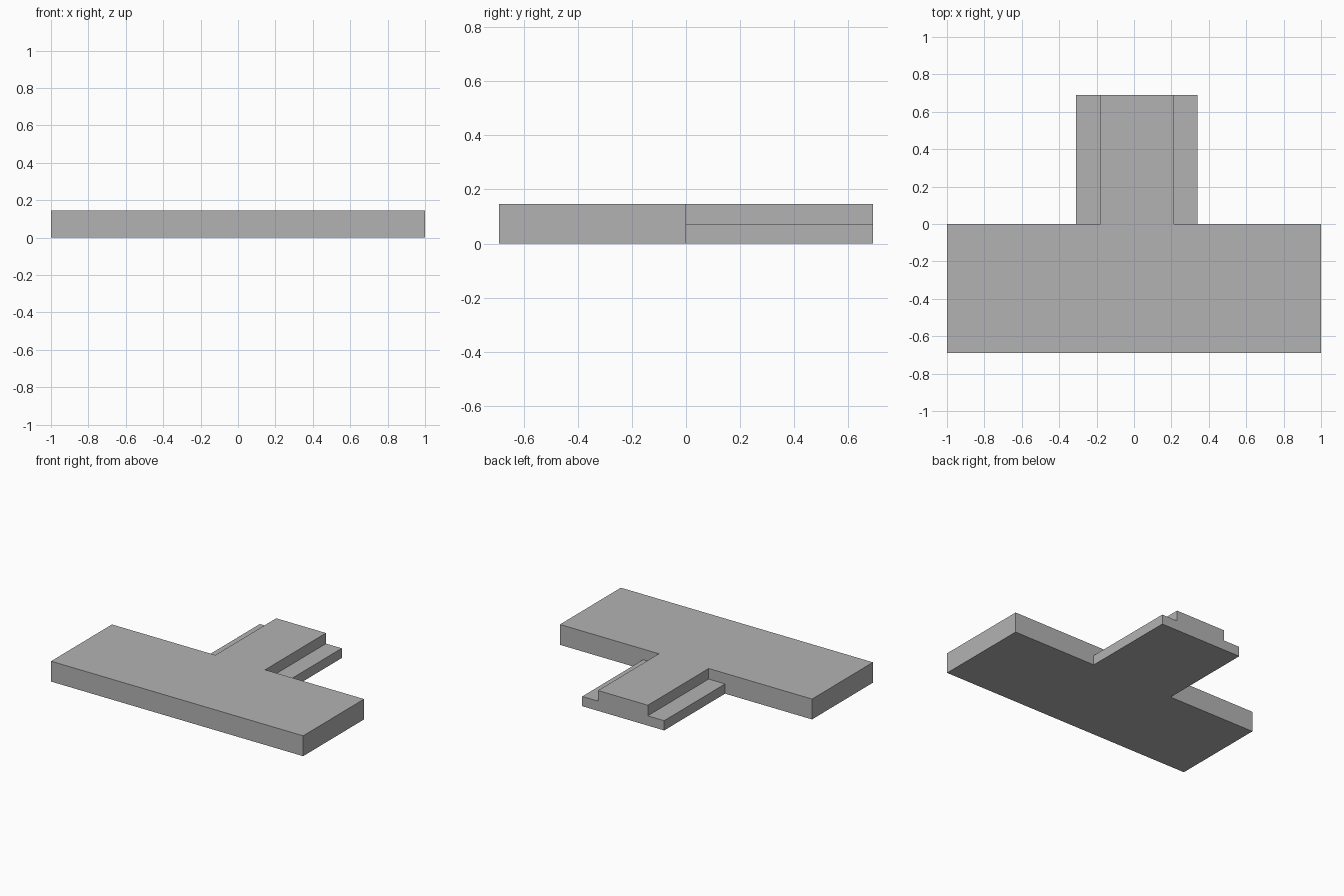
import bpy
import bmesh

cube = bpy.data.objects.get("Cube")
if cube:
    bpy.data.objects.remove(cube, do_unlink=True)

# Overall sizes
HALF_LENGTH = 1.0
HALF_DEPTH = 0.69
JOINT_Y = 0.0
HEIGHT = 0.146
LEDGE_HEIGHT = 0.07
OUTER_LEFT, OUTER_RIGHT = 0.34, -0.31
INNER_LEFT, INNER_RIGHT = 0.215, -0.18

# Plain grey material
grey = bpy.data.materials.new("plain grey")
grey.use_nodes = True
colour = (0.45, 0.45, 0.45, 1)
grey.diffuse_color = colour
grey.node_tree.nodes["Principled BSDF"].inputs["Base Color"].default_value = colour

bm = bmesh.new()
corners = {}


def plan_face(*points):
    """Make a flat face on the ground, sharing corners with its neighbours."""
    for p in points:
        if p not in corners:
            corners[p] = bm.verts.new((*p, 0))
    return bm.faces.new([corners[p] for p in points])


def raise_faces(faces, height, keep):
    """Extrude faces upward and return the new top faces."""
    result = bmesh.ops.extrude_face_region(bm, geom=faces, use_keep_orig=keep)["geom"]
    verts = [g for g in result if isinstance(g, bmesh.types.BMVert)]
    bmesh.ops.translate(bm, verts=verts, vec=(0, 0, height))
    if not keep:
        bmesh.ops.delete(bm, geom=[f for f in faces if f.is_valid], context="FACES")
    return [g for g in result if isinstance(g, bmesh.types.BMFace)]


# Ground plan: crossbar with stem, and a ledge on each side of the stem
core = plan_face(
    (-HALF_LENGTH, -HALF_DEPTH), (HALF_LENGTH, -HALF_DEPTH),
    (HALF_LENGTH, JOINT_Y), (OUTER_LEFT, JOINT_Y), (INNER_LEFT, JOINT_Y),
    (INNER_LEFT, HALF_DEPTH), (INNER_RIGHT, HALF_DEPTH),
    (INNER_RIGHT, JOINT_Y), (OUTER_RIGHT, JOINT_Y), (-HALF_LENGTH, JOINT_Y))
left_ledge = plan_face(
    (INNER_LEFT, JOINT_Y), (OUTER_LEFT, JOINT_Y),
    (OUTER_LEFT, HALF_DEPTH), (INNER_LEFT, HALF_DEPTH))
right_ledge = plan_face(
    (OUTER_RIGHT, JOINT_Y), (INNER_RIGHT, JOINT_Y),
    (INNER_RIGHT, HALF_DEPTH), (OUTER_RIGHT, HALF_DEPTH))

# Raise everything to the ledges, then the core to full height
tops = raise_faces([core, left_ledge, right_ledge], LEDGE_HEIGHT, True)
core_top = max(tops, key=lambda f: f.calc_area())
raise_faces([core_top], HEIGHT - LEDGE_HEIGHT, False)

# Merge coplanar faces into clean flat sides
bmesh.ops.recalc_face_normals(bm, faces=bm.faces[:])
bmesh.ops.dissolve_limit(bm, angle_limit=0.01, verts=bm.verts[:], edges=bm.edges[:])
bmesh.ops.recalc_face_normals(bm, faces=bm.faces[:])

mesh = bpy.data.meshes.new("stepped_t_plate")
bm.to_mesh(mesh)
bm.free()
mesh.materials.append(grey)
plate = bpy.data.objects.new("stepped_t_plate", mesh)
bpy.context.collection.objects.link(plate)
